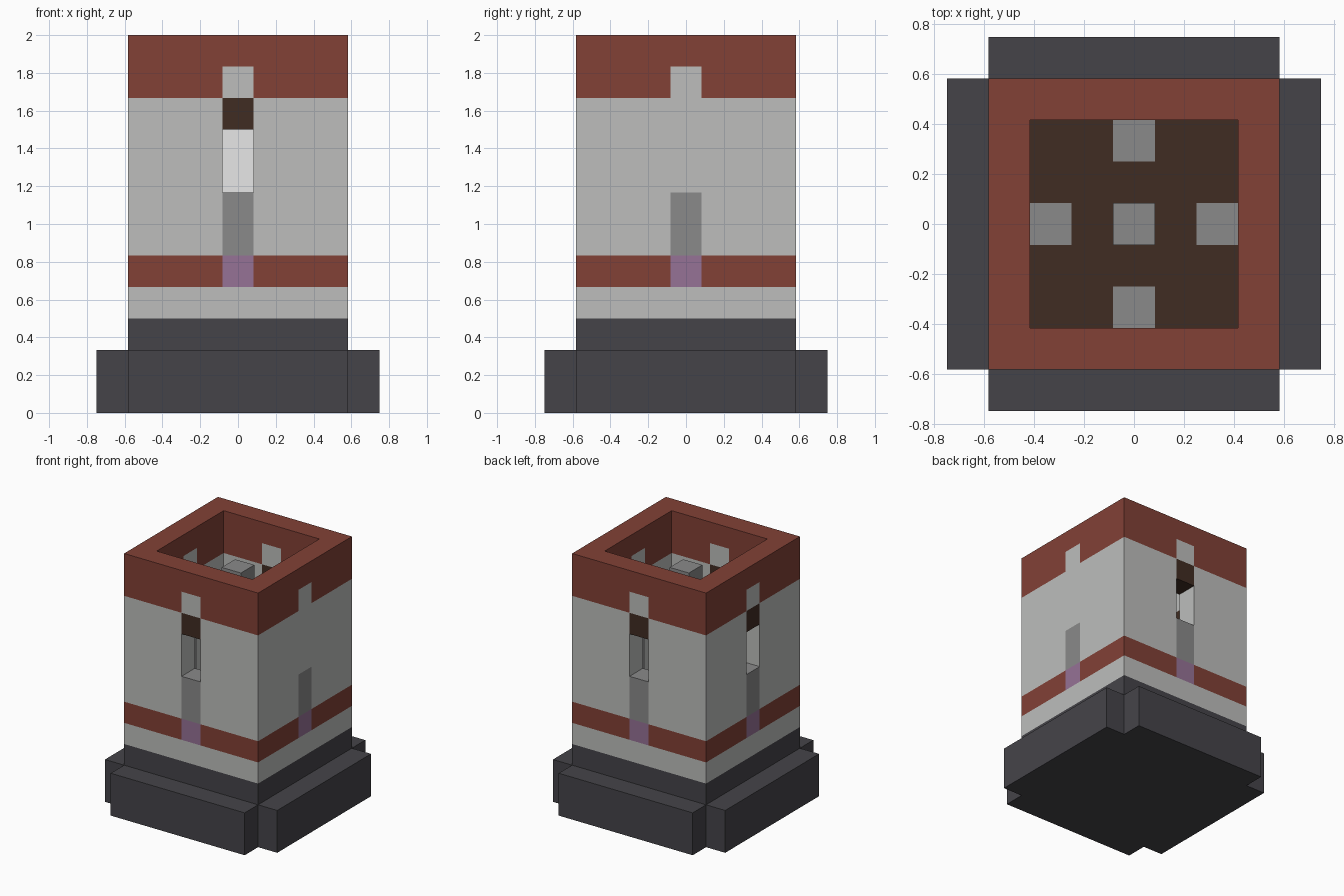
import bpy
import bmesh

U = 1 / 6  # block size

cube = bpy.data.objects.get("Cube")
if cube:
    bpy.data.objects.remove(cube)


def linear(c):
    return c / 12.92 if c <= 0.04045 else ((c + 0.055) / 1.055) ** 2.4


def material(name, hex_code):
    rgb = [linear(v / 255) for v in bytes.fromhex(hex_code)]
    mat = bpy.data.materials.new(name)
    mat.use_nodes = True
    mat.diffuse_color = (*rgb, 1)
    mat.node_tree.nodes["Principled BSDF"].inputs["Base Color"].default_value = (*rgb, 1)
    return mat


MATS = {
    "pale": material("pale stone", "BDBEBC"),
    "grey": material("grey stone", "8A8A8A"),
    "red": material("red brick", "824136"),
    "dark": material("dark foundation", "454449"),
    "brown": material("dark wood", "402C22"),
    "purple": material("purple stone", "967296"),
    "white": material("white lamp", "FFFFFF"),
}


def block_part(name, xs, ys, zs, rule):
    """Make the outer skin of the blocks between cut lines (in block units).
    rule(x, y, z) takes a block centre and gives its colour, or None for empty."""
    lines = (xs, ys, zs)
    keys = list(MATS)

    def colour(cell):
        if any(not 0 <= c < len(l) - 1 for c, l in zip(cell, lines)):
            return None
        return rule(*((l[c] + l[c + 1]) / 2 for c, l in zip(cell, lines)))

    bm = bmesh.new()
    verts = {}

    def vert(corner):
        if corner not in verts:
            verts[corner] = bm.verts.new([l[c] * U for c, l in zip(corner, lines)])
        return verts[corner]

    for i in range(len(xs) - 1):
        for j in range(len(ys) - 1):
            for k in range(len(zs) - 1):
                cell = (i, j, k)
                col = colour(cell)
                if col is None:
                    continue
                for axis in range(3):
                    for side in (0, 1):
                        near = list(cell)
                        near[axis] += 2 * side - 1
                        if colour(near):
                            continue
                        loop = []
                        for a, b in ((0, 0), (1, 0), (1, 1), (0, 1)):
                            corner = list(cell)
                            corner[axis] += side
                            corner[(axis + 1) % 3] += a
                            corner[(axis + 2) % 3] += b
                            loop.append(vert(tuple(corner)))
                        face = bm.faces.new(loop if side else loop[::-1])
                        face.material_index = keys.index(col)
    mesh = bpy.data.meshes.new(name)
    bm.to_mesh(mesh)
    bm.free()
    for mat in MATS.values():
        mesh.materials.append(mat)
    obj = bpy.data.objects.new(name, mesh)
    bpy.context.collection.objects.link(obj)
    return obj


# Foundation: cross-shaped footing with a narrower plinth on top
def foundation(x, y, z):
    outside = (abs(x) > 3.5) + (abs(y) > 3.5)
    if outside == 2 or (z > 2 and outside):
        return None
    return "dark"


foot = [-4.5, -3.5, 3.5, 4.5]
block_part("foundation", foot, foot, [0, 2, 3], foundation)


# Floor: wood with a grey stone at the foot of each wall
def floor(x, y, z):
    by_wall = min(abs(x), abs(y)) < 0.5 and max(abs(x), abs(y)) > 1.5
    return "grey" if by_wall else "brown"


tiles = [-2.5, -1.5, -0.5, 0.5, 1.5, 2.5]
block_part("floor", tiles, tiles, [3, 3.05], floor)


# Walls: brick bands, a decorated strip mid-wall, windows on three sides
def walls(x, y, z):
    if max(abs(x), abs(y)) < 2.5:
        return None
    if min(abs(x), abs(y)) < 0.5:
        has_window = x < 2.5
        if 4 < z < 5:
            return "purple"
        if 5 < z < 7:
            return "grey"
        if 7 < z < 9 and has_window:
            return None
        if 9 < z < 10 and has_window:
            return "brown"
        if z < 11:
            return "pale"
    return "red" if z > 10 or 4 < z < 5 else "pale"


wall_cuts = [-3.5, -2.5, -0.5, 0.5, 2.5, 3.5]
block_part("tower_walls", wall_cuts, wall_cuts, [3, 4, 5, 7, 9, 10, 11, 12], walls)

# Central post with a white lamp at window height
block_part("lamp_post", [-0.5, 0.5], [-0.5, 0.5], [3, 7, 9, 11],
           lambda x, y, z: "white" if 7 < z < 9 else "grey")
